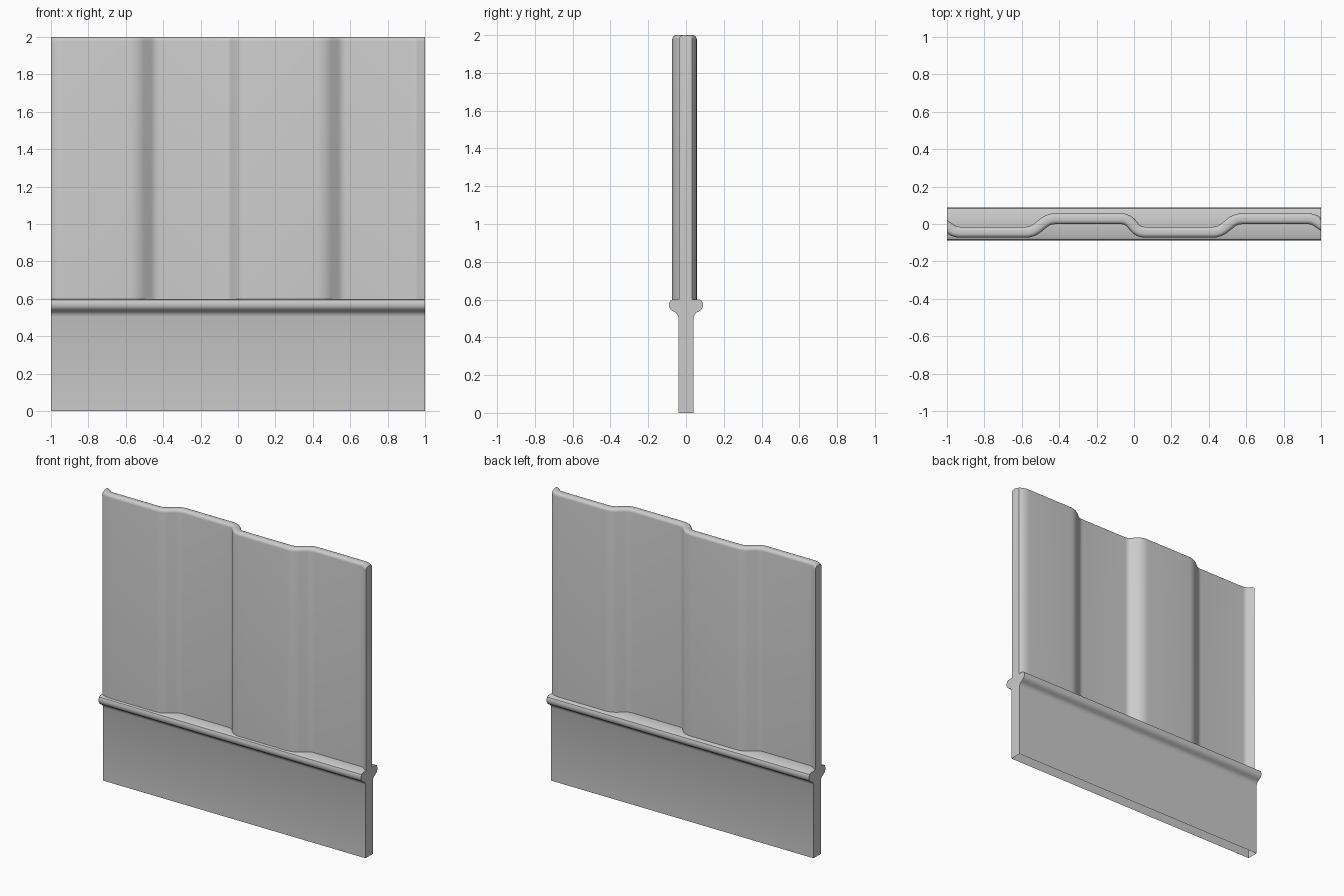
import bpy, math
from mathutils import Vector

if "Cube" in bpy.data.objects:
    bpy.data.objects.remove(bpy.data.objects["Cube"])


def finish(name, verts, faces):
    mesh = bpy.data.meshes.new(name)
    mesh.from_pydata(verts, [], faces)
    ob = bpy.data.objects.new(name, mesh)
    bpy.context.collection.objects.link(ob)
    bpy.ops.object.select_all(action='DESELECT')
    ob.select_set(True)
    bpy.context.view_layer.objects.active = ob
    bpy.ops.object.mode_set(mode='EDIT')
    bpy.ops.mesh.select_all(action='SELECT')
    bpy.ops.mesh.normals_make_consistent(inside=False)
    bpy.ops.object.mode_set(mode='OBJECT')
    bpy.ops.object.shade_smooth_by_angle(angle=math.radians(35))


def loft(name, rings):
    """Skin open-bottomed section rings and cap both ends."""
    n = len(rings[0])
    verts = [v for r in rings for v in r]
    faces = [(i*n + j, i*n + j + 1, (i+1)*n + j + 1, (i+1)*n + j)
             for i in range(len(rings) - 1) for j in range(n - 1)]
    faces += [tuple(range(n)), tuple(range((len(rings)-1)*n, len(rings)*n))]
    finish(name, verts, faces)


# Base wall with rounded ledge, open underneath
half = [(0.04, 0), (0.04, 0.505), (0.045, 0.52), (0.055, 0.531), (0.07, 0.538),
        (0.082, 0.548), (0.089, 0.561), (0.089, 0.58), (0.084, 0.593), (0.072, 0.6)]
section = half + [(-y, z) for y, z in reversed(half)]
loft("base_wall", [[(x, y, z) for y, z in section] for x in (-1, 1)])

# Corrugated sheet centre line, with softened bends
F, M, B = -0.044, -0.008, 0.028
corners = [Vector(p) for p in [
    (-1, M), (-0.962, F), (-0.545, F), (-0.455, B), (-0.035, B), (0.025, F),
    (0.455, F), (0.545, B), (0.962, B), (1, M)]]
path = [corners[0]]
for a, c, b in zip(corners, corners[1:], corners[2:]):
    p = c + (a - c).normalized() * min(0.035, (a - c).length * 0.48)
    q = c + (b - c).normalized() * min(0.035, (b - c).length * 0.48)
    for k in range(7):
        t = k / 6
        path.append(p*(1-t)**2 + c*2*t*(1-t) + q*t*t)
path.append(corners[-1])

# Sheet cross-section with rounded top edge
h, r = 0.029, 0.022
right = [(h, 0.598)] + [(h - r + r*math.cos(a), 2 - r + r*math.sin(a))
                        for a in [math.pi/2 * k / 5 for k in range(6)]]
sheet = right + [(-o, z) for o, z in reversed(right)]
rings = []
for i, p in enumerate(path):
    if i in (0, len(path) - 1):
        nrm = Vector((0, 1))
    else:
        d = ((p - path[i-1]).normalized() + (path[i+1] - p).normalized()).normalized()
        nrm = Vector((-d.y, d.x))
    rings.append([(p.x + nrm.x*o, p.y + nrm.y*o, z) for o, z in sheet])
loft("corrugated_sheet", rings)
